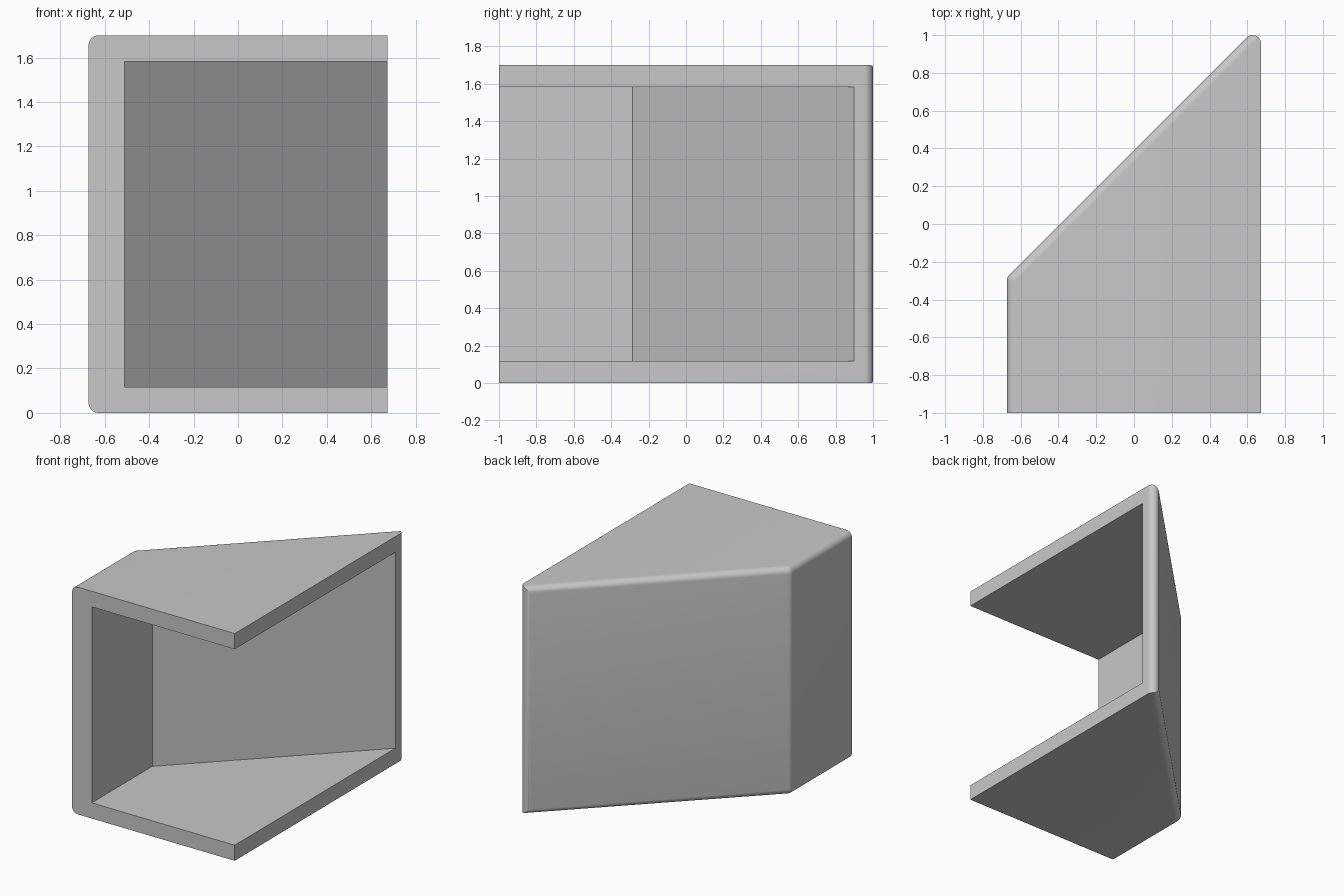
import bpy, bmesh, math
from mathutils import Vector

if "Cube" in bpy.data.objects:
    bpy.data.objects.remove(bpy.data.objects["Cube"], do_unlink=True)

HALF_W, HEIGHT, WALL, R = 0.673, 1.70, 0.117, 0.045
DIAG = 1 + math.sqrt(2) * R - HALF_W       # slanted wall lies on y = x + DIAG
INNER_X = -0.51                            # inside of the thick side wall
INNER_DIAG = DIAG - WALL * math.sqrt(2)
FAR = 1.5


def prism(name, outline, z0, z1):
    """Upright prism from a plan outline."""
    bm = bmesh.new()
    base = bm.faces.new([bm.verts.new((x, y, z0)) for x, y in outline])
    top = bmesh.ops.extrude_face_region(bm, geom=[base])["geom"]
    bmesh.ops.translate(bm, vec=(0, 0, z1 - z0),
                        verts=[v for v in top if isinstance(v, bmesh.types.BMVert)])
    bmesh.ops.recalc_face_normals(bm, faces=bm.faces)
    mesh = bpy.data.meshes.new(name)
    bm.to_mesh(mesh)
    bm.free()
    obj = bpy.data.objects.new(name, mesh)
    bpy.context.collection.objects.link(obj)
    return obj


def boolean(target, cutter, operation):
    mod = target.modifiers.new(cutter.name, "BOOLEAN")
    mod.operation, mod.object, mod.solver = operation, cutter, "EXACT"
    bpy.context.view_layer.objects.active = target
    bpy.ops.object.modifier_apply(modifier=mod.name)
    bpy.data.objects.remove(cutter, do_unlink=True)


def arc(cx, cy, r, a0, a1, n):
    angles = [math.radians(a0 + (a1 - a0) * i / n) for i in range(n + 1)]
    return [(cx + r * math.cos(a), cy + r * math.sin(a)) for a in angles]


# Oversized block with a rounded rear corner between side wall and slanted wall
corner_r = R * 1.04
corner_y = -HALF_W + DIAG - corner_r * math.tan(math.radians(22.5))
corner = arc(-HALF_W + corner_r, corner_y, corner_r, 135, 180, 6)
shell = prism("housing_shell",
              [(-HALF_W, -FAR), (FAR, -FAR), (FAR, FAR + DIAG)] + corner, 0, HEIGHT)

# Round the top and bottom edges of the side wall and slanted wall
bm = bmesh.new()
bm.from_mesh(shell.data)
edges = []
for e in bm.edges:
    a, b = (v.co for v in e.verts)
    mid = (a + b) / 2
    outer = mid.x < -HALF_W + 0.001 or mid.y > mid.x + DIAG - 0.01
    if abs(a.z - b.z) < 0.001 and outer:
        edges.append(e)
bmesh.ops.bevel(bm, geom=edges, offset=R, offset_type="OFFSET", segments=6,
                profile=0.5, affect="EDGES")
bm.to_mesh(shell.data)
bm.free()

# Trim the open front and side, rounding the sharp rear tip
tip = arc(HALF_W - R, 1 - R, R, 0, 135, 14)
trim = prism("trim", [(-2, -1), (HALF_W, -1)] + tip + [(-2, 1.2)], -1, HEIGHT + 1)
boolean(shell, trim, "INTERSECT")

# Hollow the inside
cavity = prism("cavity", [(INNER_X, -FAR), (FAR, -FAR), (FAR, FAR + INNER_DIAG),
                          (INNER_X, INNER_X + INNER_DIAG)], WALL, HEIGHT - WALL)
boolean(shell, cavity, "DIFFERENCE")

# Colour
grey = bpy.data.materials.new("plain_grey")
grey.use_nodes = True
colour = (0.58, 0.58, 0.58, 1)
grey.diffuse_color = colour
grey.node_tree.nodes["Principled BSDF"].inputs["Base Color"].default_value = colour
shell.data.materials.clear()
shell.data.materials.append(grey)
for p in shell.data.polygons:
    p.material_index = 0

# Smooth the rounded edges only
bpy.ops.object.select_all(action="DESELECT")
shell.select_set(True)
bpy.context.view_layer.objects.active = shell
bpy.ops.object.shade_smooth_by_angle(angle=math.radians(30))
